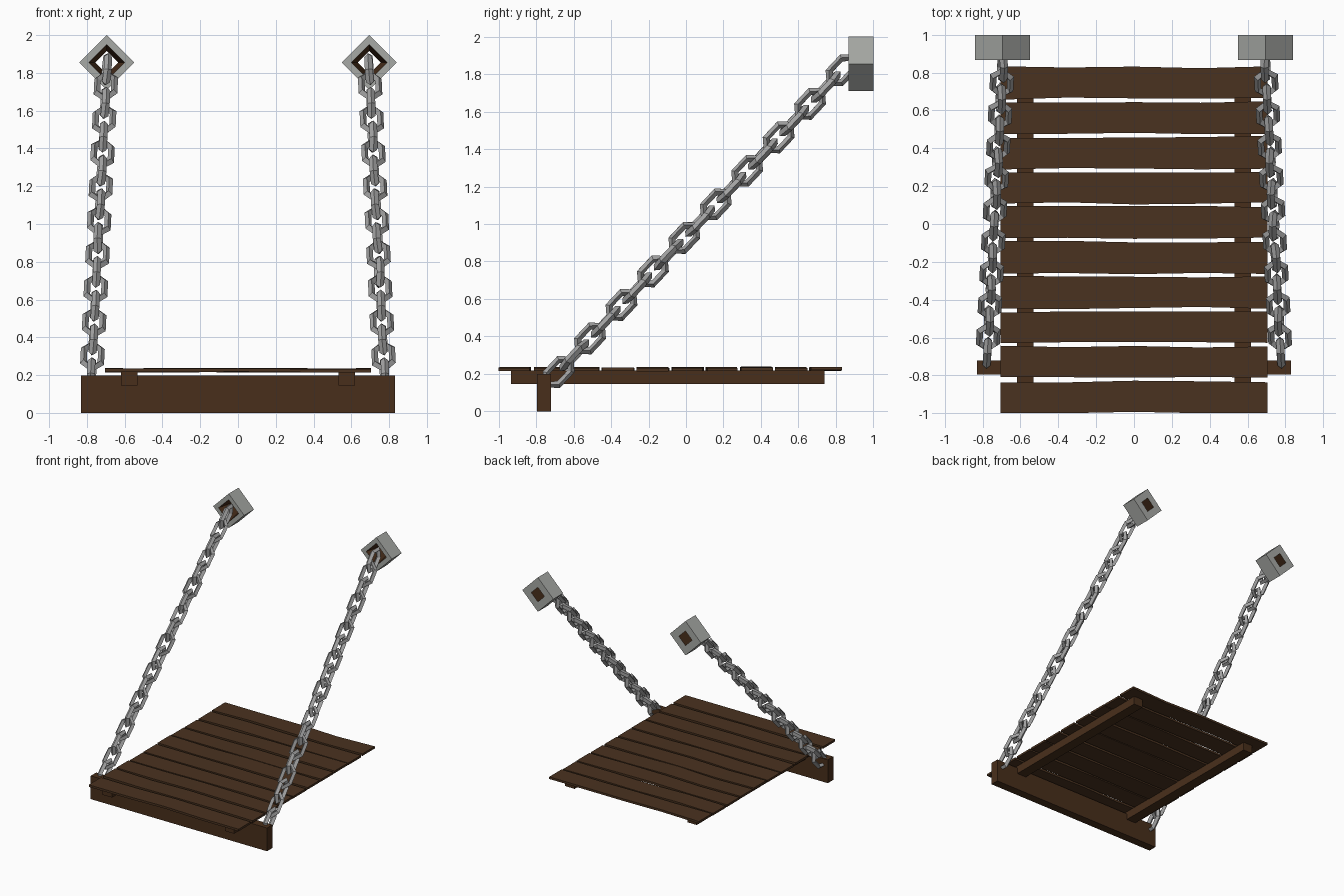
import bpy, bmesh, math, random
from mathutils import Vector, Matrix

if "Cube" in bpy.data.objects:
    bpy.data.objects.remove(bpy.data.objects["Cube"])

random.seed(4)


def mat(name, c):
    m = bpy.data.materials.new(name)
    m.diffuse_color = (*c, 1)
    m.use_nodes = True
    m.node_tree.nodes["Principled BSDF"].inputs["Base Color"].default_value = m.diffuse_color
    return m


PLANK = mat("plank brown", (0.068, 0.032, 0.014))
BEAM = mat("beam brown", (0.066, 0.028, 0.011))
STONE = mat("stone grey", (0.39, 0.40, 0.38))
IRON = mat("chain grey", (0.37, 0.37, 0.37))


def finish(name, bm, *mats):
    bmesh.ops.recalc_face_normals(bm, faces=bm.faces)
    me = bpy.data.meshes.new(name)
    bm.to_mesh(me)
    bm.free()
    for m in mats:
        me.materials.append(m)
    ob = bpy.data.objects.new(name, me)
    bpy.context.collection.objects.link(ob)
    return ob


def box(name, lo, hi, m):
    bm = bmesh.new()
    lo, hi = Vector(lo), Vector(hi)
    bmesh.ops.create_cube(bm, size=1, matrix=Matrix.Translation((lo + hi) / 2)
                          @ Matrix.Diagonal((*(hi - lo), 1)))
    return finish(name, bm, m)


def bridge(bm, rings, closed=False):
    """Quads between successive closed loops of vertices."""
    faces = []
    n = len(rings[0])
    for i in range(len(rings) if closed else len(rings) - 1):
        a, b = rings[i], rings[(i + 1) % len(rings)]
        for j in range(n):
            k = (j + 1) % n
            faces.append(bm.faces.new((a[j], a[k], b[k], b[j])))
    return faces


# Deck planks: slightly warped boards
for i in range(10):
    yc = -0.915 + i * 0.1845
    bm = bmesh.new()
    rings = []
    for s in range(5):
        x = -0.705 + 1.41 * s / 4
        y0 = max(-1.0, yc - 0.083 + random.uniform(-0.006, 0.006))
        y1 = yc + 0.083 + random.uniform(-0.006, 0.006)
        z = 0.226 + random.uniform(-0.003, 0.004)
        rings.append([bm.verts.new((x, y, z + h)) for y, h in
                      ((y0, -0.010), (y1, -0.010), (y1, 0.008), (y0, 0.008))])
    bridge(bm, rings)
    bm.faces.new(rings[0])
    bm.faces.new(rings[-1])
    finish(f"plank_{i + 1}", bm, PLANK)

# Cross beam and the two runners below the deck
box("cross_beam", (-0.83, -0.795, 0), (0.83, -0.722, 0.198), BEAM)
for side, sx in (("left", -1), ("right", 1)):
    box(f"{side}_runner", (sx * 0.575 - 0.044, -0.935, 0.146),
        (sx * 0.575 + 0.044, 0.74, 0.217), BEAM)


def anchor(name, x):
    """Diamond block with a tapering brown-lined hole."""
    bm = bmesh.new()

    def diamond(r, y):
        return [bm.verts.new((x + r * a, y, 1.855 + r * b))
                for a, b in ((1, 0), (0, 1), (-1, 0), (0, -1))]
    rings = [diamond(r, y) for r, y in
             ((0.095, 0.867), (0.146, 0.867), (0.146, 1.0), (0.062, 1.0))]
    bridge(bm, rings)
    for f in bridge(bm, [rings[3], rings[0]]):
        f.material_index = 1
    finish(name, bm, STONE, BEAM)


def add_link(bm, M):
    """Six-sided link lying in the local XZ plane, long along Z."""
    pts = [Vector((math.sin(a) * 0.053, 0, math.cos(a) * 0.094))
           for a in (math.radians(60 * k) for k in range(6))]
    rings = []
    for p in pts:
        out = Vector((p.x / 0.053, 0, p.z / 0.094)).normalized()
        rings.append([bm.verts.new(M @ (p + out * u * 0.02 + Vector((0, v * 0.021, 0))))
                      for u, v in ((1, 0), (0, 1), (-1, 0), (0, -1))])
    bridge(bm, rings, closed=True)


# Chains: 19 links, alternately turned a quarter
for side, sx in (("left", -1), ("right", 1)):
    anchor(f"{side}_anchor_block", sx * 0.695)
    start, end = Vector((sx * 0.775, -0.68, 0.21)), Vector((sx * 0.695, 0.83, 1.82))
    w = (end - start).normalized()
    u = (Vector((1, 0, 0)) - w * w.x).normalized()
    v = w.cross(u)
    basis = Matrix((u, v, w)).transposed().to_4x4()
    bm = bmesh.new()
    for i in range(19):
        turn = (math.pi / 2 if i % 2 == 0 else 0) + random.uniform(-0.15, 0.15)
        add_link(bm, Matrix.Translation(start.lerp(end, i / 18)) @ basis
                 @ Matrix.Rotation(turn, 4, 'Z'))
    finish(f"{side}_chain", bm, IRON)
